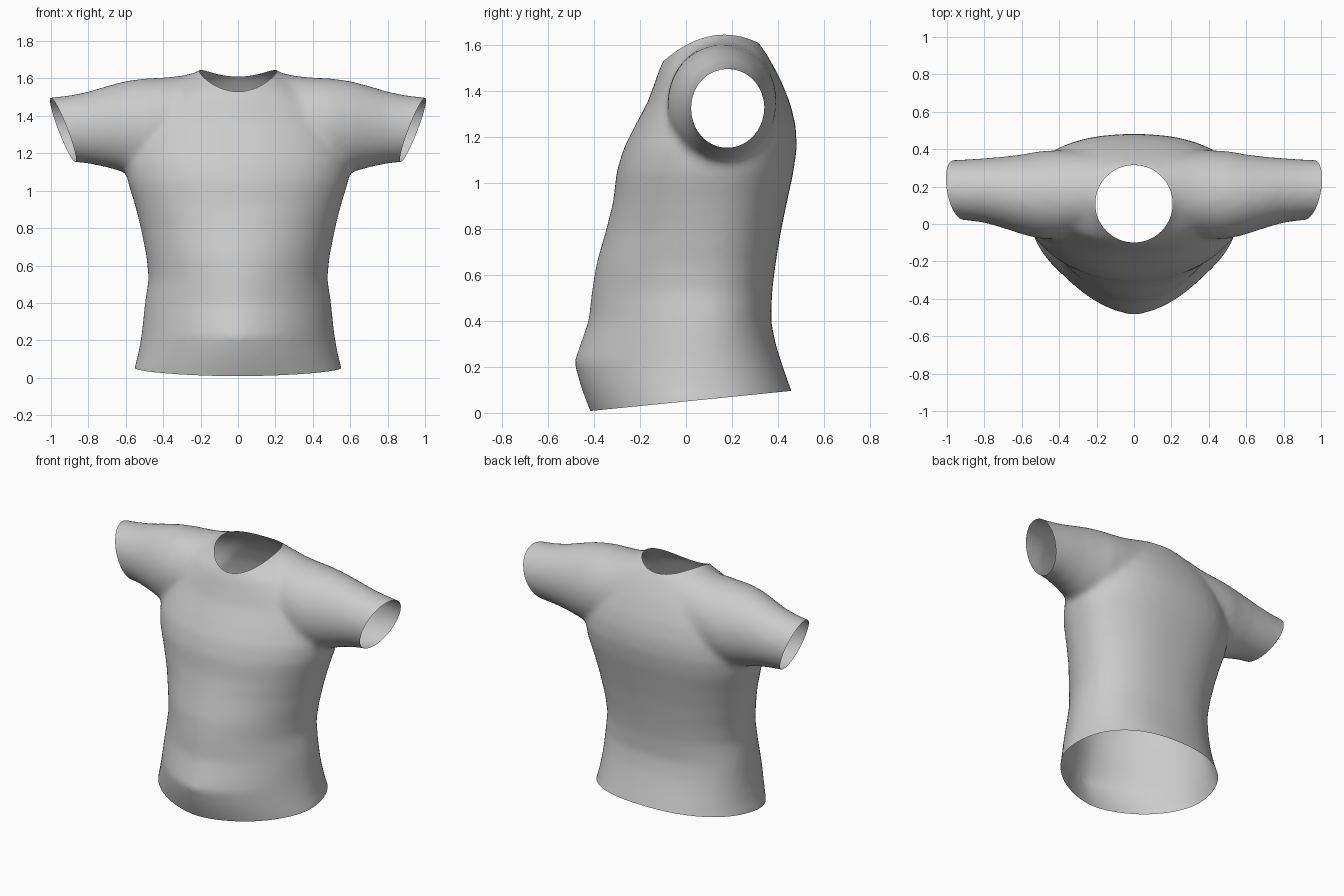
import bpy, bmesh
from math import sin, cos, pi, hypot
from mathutils import Vector

cube = bpy.data.objects.get("Cube")
if cube:
    bpy.data.objects.remove(cube)


def power(value, exponent):
    return (1 if value >= 0 else -1) * abs(value) ** exponent


def loft(name, rings):
    """Closed solid skinned through equally sized rings of points."""
    bm = bmesh.new()
    loops = [[bm.verts.new(p) for p in ring] for ring in rings]
    for low, high in zip(loops, loops[1:]):
        for i in range(len(low)):
            j = (i + 1) % len(low)
            bm.faces.new((low[i], low[j], high[j], high[i]))
    bm.faces.new(loops[0])
    bm.faces.new(loops[-1])
    bmesh.ops.recalc_face_normals(bm, faces=bm.faces)
    mesh = bpy.data.meshes.new(name)
    bm.to_mesh(mesh)
    bm.free()
    obj = bpy.data.objects.new(name, mesh)
    bpy.context.collection.objects.link(obj)
    return obj


ANGLES = [2 * pi * (i + 0.5) / 64 for i in range(64)]


def torso_ring(z, width, front, back, roundness):
    middle = 0.02 + 0.08 * z
    ring = []
    for a in ANGLES:
        power_here = 2 / (2.3 if sin(a) > 0 else roundness)
        depth = back - middle if sin(a) > 0 else middle - front
        ring.append(Vector((width * power(cos(a), power_here),
                            middle + depth * power(sin(a), power_here), z)))
    return ring


def sleeve_ring(x, front, back, bottom, top):
    return [Vector((x, (front + back) / 2 + (back - front) / 2 * cos(a),
                    (bottom + top) / 2 + (top - bottom) / 2 * sin(a))) for a in ANGLES]


# Body: height, half width, front, back, front roundness
body = [
    (-.1, .58, -.37, .5, 1.75), (.05, .555, -.435, .475, 1.7),
    (.12, .535, -.46, .45, 1.7), (.22, .517, -.488, .415, 1.65),
    (.3, .508, -.46, .39, 1.7), (.4, .498, -.425, .37, 1.75),
    (.53, .478, -.41, .375, 1.8), (.65, .49, -.39, .39, 1.85),
    (.8, .52, -.347, .415, 1.9), (.92, .55, -.317, .44, 2),
    (1.05, .59, -.302, .468, 2), (1.15, .6, -.272, .482, 2),
    (1.25, .58, -.222, .478, 2), (1.35, .55, -.168, .453, 2),
    (1.45, .49, -.132, .412, 2), (1.52, .41, -.108, .375, 2),
    (1.58, .31, -.06, .34, 2), (1.62, .25, .0, .31, 2), (1.645, .2, .07, .25, 2),
]
# Sleeve: distance from centre, front, back, bottom, top
arm = [
    (0, -.02, .36, 1.2, 1.64), (.2, -.03, .38, 1.18, 1.64), (.3, -.06, .39, 1.14, 1.615),
    (.4, -.08, .395, 1.1, 1.605), (.5, -.08, .39, 1.08, 1.6), (.6, -.055, .372, 1.095, 1.587),
    (.7, -.022, .36, 1.125, 1.56), (.8, .007, .352, 1.145, 1.53), (.9, .02, .345, 1.155, 1.51),
    (1, .028, .34, 1.165, 1.498), (1.1, .03, .335, 1.17, 1.49),
]
shirt = loft("shirt", [torso_ring(*row) for row in body])
mirrored = [(-row[0],) + row[1:] for row in arm[:0:-1]]
sleeves = loft("sleeve_helper", [sleeve_ring(*row) for row in mirrored + arm])
sleeves.hide_render = True

# Blend body and sleeves into one soft skin
union = shirt.modifiers.new("join_sleeves", 'BOOLEAN')
union.operation = 'UNION'
union.solver = 'EXACT'
union.object = sleeves
remesh = shirt.modifiers.new("even_skin", 'REMESH')
remesh.mode = 'VOXEL'
remesh.voxel_size = 0.02
relax = shirt.modifiers.new("soften", 'SMOOTH')
relax.factor = 0.5
relax.iterations = 10
graph = bpy.context.evaluated_depsgraph_get()
skin = bpy.data.meshes.new_from_object(shirt.evaluated_get(graph))
shirt.modifiers.clear()
shirt.data = skin
skin.name = "shirt"
bpy.data.objects.remove(sleeves)

bm = bmesh.new()
bm.from_mesh(skin)


def trim(point, normal, keep):
    """Cut away everything past a plane, among the chosen vertices only."""
    verts = [v for v in bm.verts if keep(v.co)]
    chosen = set(verts)
    parts = [e for e in bm.edges if chosen.issuperset(e.verts)]
    parts += [f for f in bm.faces if chosen.issuperset(f.verts)]
    bmesh.ops.bisect_plane(bm, geom=verts + parts, plane_co=point,
                           plane_no=normal, clear_outer=True)


# Slanted hem and cuffs
trim((0, 0, .05), (0, .1, -1), lambda p: p.z < 0.4)
for side in (-1, 1):
    trim((side * .937, .18, 1.33), (side, -.16, -.38), lambda p: p.x * side > 0.65)

# Round neck opening
NECK_Y, NECK_R = 0.108, 0.207


def neck_distance(p):
    return hypot(p.x, p.y - NECK_Y)


inside = [f for f in bm.faces
          if f.calc_center_median().z > 1.4 and neck_distance(f.calc_center_median()) < NECK_R]
bmesh.ops.delete(bm, geom=inside, context='FACES')
collar = [v for v in bm.verts if v.is_boundary and v.co.z > 1.3 and abs(v.co.x) < 0.4]
for v in collar:
    scale = NECK_R / neck_distance(v.co)
    v.co.x *= scale
    v.co.y = NECK_Y + (v.co.y - NECK_Y) * scale
    s = (v.co.y - NECK_Y) / NECK_R
    v.co.z = 1.64 + 0.04 * s - 0.07 * s * s
around = [v for v in bm.verts if not v.is_boundary and v.co.z > 1.42
          and neck_distance(v.co) < NECK_R + 0.07]
for _ in range(6):
    bmesh.ops.smooth_vert(bm, verts=around, factor=0.5,
                          use_axis_x=True, use_axis_y=True, use_axis_z=True)

bmesh.ops.recalc_face_normals(bm, faces=bm.faces)
for f in bm.faces:
    f.smooth = True
    f.material_index = 0
bm.to_mesh(skin)
bm.free()

# Plain cloth
cloth = bpy.data.materials.new("light_grey_cloth")
cloth.use_nodes = True
cloth.diffuse_color = (0.6, 0.6, 0.6, 1)
cloth.node_tree.nodes["Principled BSDF"].inputs["Base Color"].default_value = (0.6, 0.6, 0.6, 1)
skin.materials.clear()
skin.materials.append(cloth)
